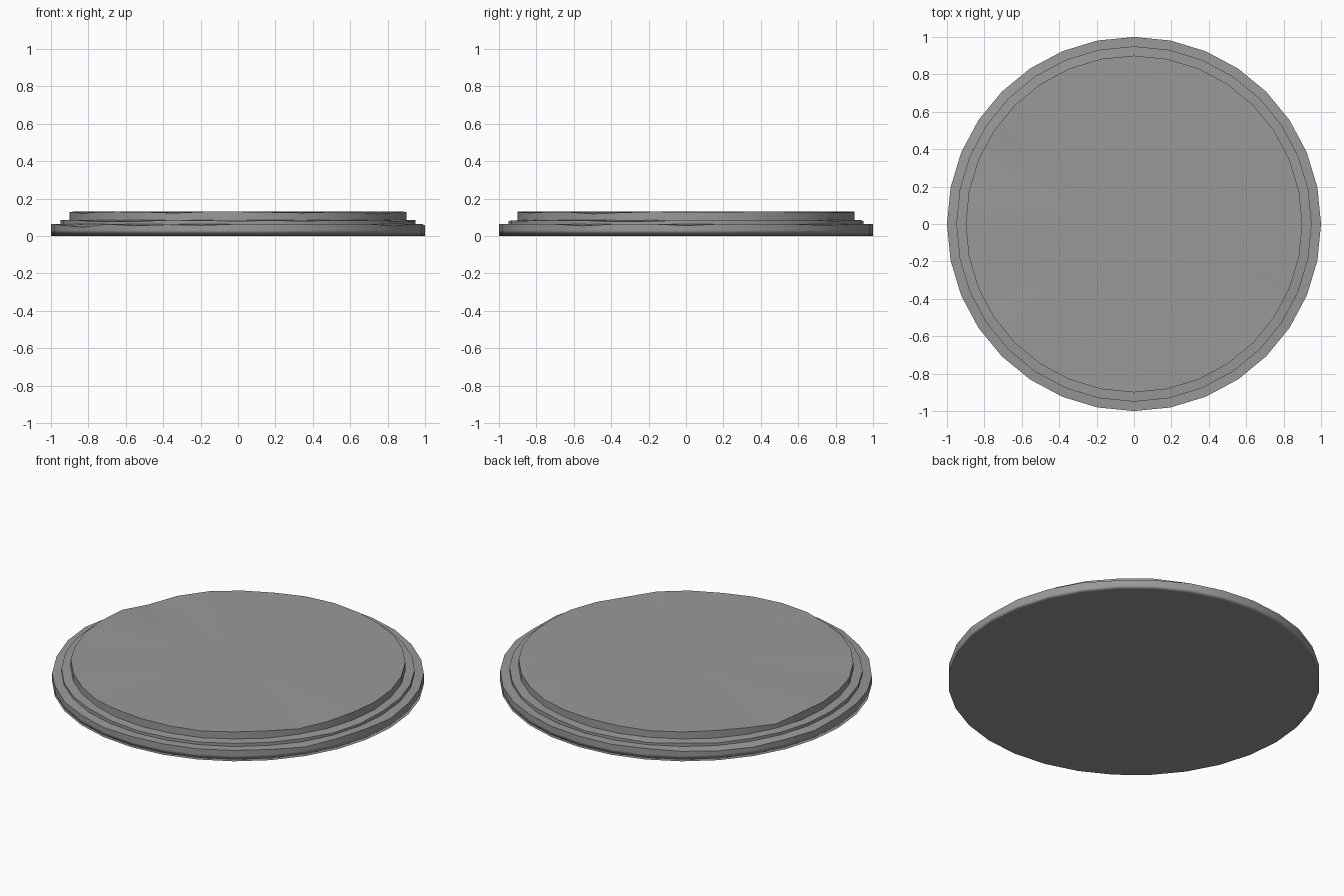
import bpy, bmesh, math, random

if "Cube" in bpy.data.objects:
    bpy.data.objects.remove(bpy.data.objects["Cube"])

random.seed(4)
SIDES = 32

# Profile rings: radius, height, amount of wear (downward dip)
PROFILE = [
    (1.00, 0.000, 0.0),
    (1.00, 0.032, 0.0),
    (1.00, 0.065, 0.012),
    (0.95, 0.065, 0.003),
    (0.95, 0.086, 0.009),
    (0.90, 0.086, 0.003),
    (0.90, 0.130, 0.008),
]
# Deeper chips in the rims: (ring, side) -> dip
CHIPS = {(2, 19): 0.018, (2, 18): 0.010, (2, 13): 0.012, (4, 20): 0.010,
         (4, 30): 0.010, (6, 14): 0.020, (6, 18): 0.010, (6, 29): 0.012}

bm = bmesh.new()
rings = []
for k, (r, z, wear) in enumerate(PROFILE):
    ring = []
    for i in range(SIDES):
        a = 2 * math.pi * i / SIDES
        dip = CHIPS.get((k, i), wear * random.random() ** 2)
        ring.append(bm.verts.new((r * math.cos(a), r * math.sin(a), z - dip)))
    rings.append(ring)

# Stepped side walls
for lo, hi in zip(rings, rings[1:]):
    for i in range(SIDES):
        j = (i + 1) % SIDES
        bm.faces.new((lo[i], lo[j], hi[j], hi[i]))

# Flat underside and fanned top
bm.faces.new(rings[0][::-1])
centre = bm.verts.new((0, 0, 0.13))
for i in range(SIDES):
    bm.faces.new((rings[-1][i], rings[-1][(i + 1) % SIDES], centre))

bmesh.ops.recalc_face_normals(bm, faces=bm.faces)
mesh = bpy.data.meshes.new("stepped_disc_base")
bm.to_mesh(mesh)
bm.free()
disc = bpy.data.objects.new("stepped_disc_base", mesh)
bpy.context.collection.objects.link(disc)

# Dark grey material
grey = bpy.data.materials.new("dark_grey")
grey.diffuse_color = (0.32, 0.32, 0.32, 1)
grey.use_nodes = True
grey.node_tree.nodes["Principled BSDF"].inputs["Base Color"].default_value = grey.diffuse_color
mesh.materials.append(grey)

# Smooth shading with crisp steps, but a soft bottom rim
bpy.context.view_layer.objects.active = disc
disc.select_set(True)
bpy.ops.object.shade_smooth_by_angle(angle=math.radians(40))
for e in mesh.edges:
    if all(mesh.vertices[v].co.z < 0.001 for v in e.vertices):
        e.use_edge_sharp = False
weighted = disc.modifiers.new("weighted_normals", 'WEIGHTED_NORMAL')
weighted.keep_sharp = True
